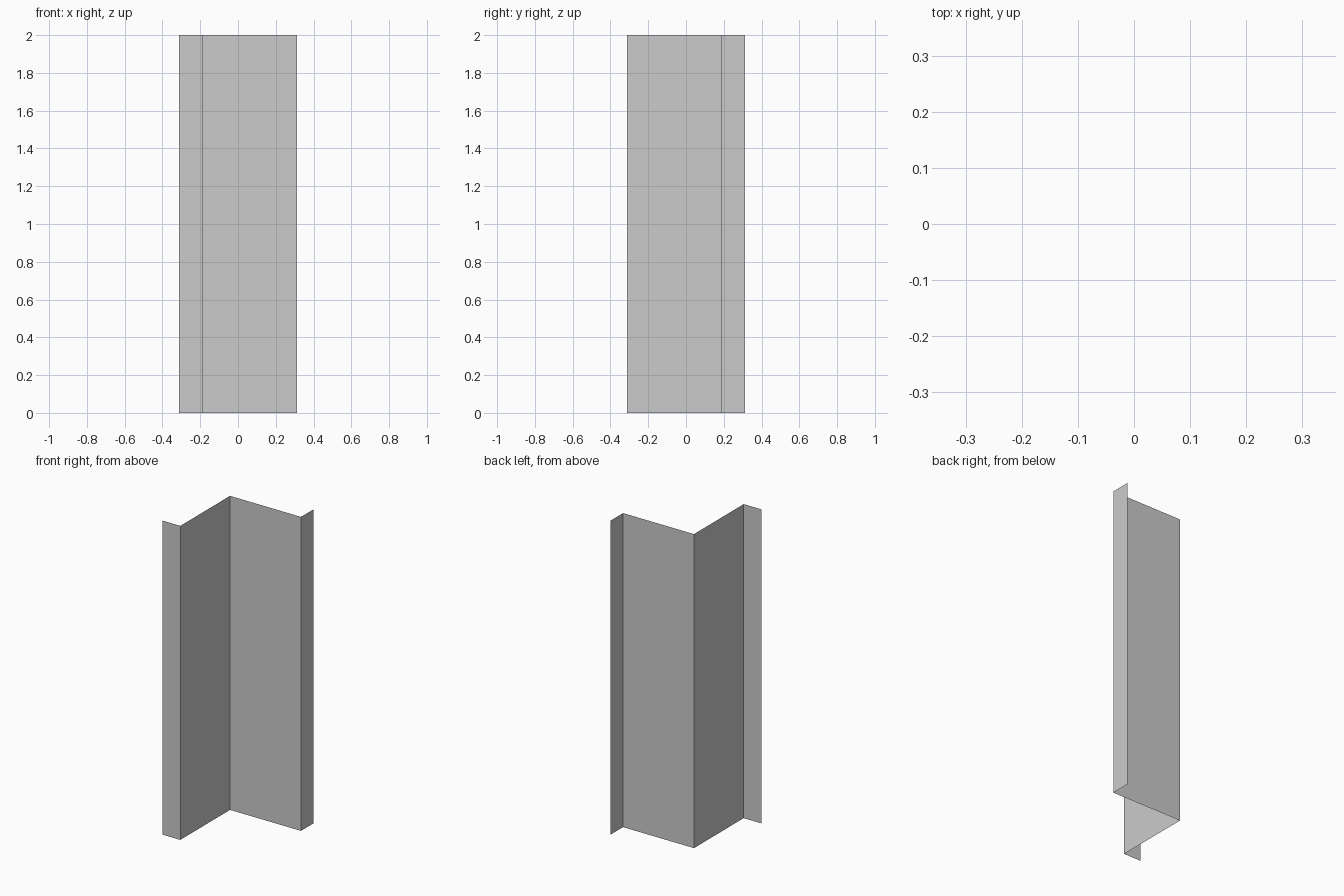
import bpy, bmesh

if "Cube" in bpy.data.objects:
    bpy.data.objects.remove(bpy.data.objects["Cube"])

HEIGHT = 2.0
OUTER, INNER = 0.3125, 0.1875

# Open zigzag profile: flange, web, web, flange
profile = [(-OUTER, -OUTER), (-INNER, -OUTER), (-INNER, INNER),
           (OUTER, INNER), (OUTER, OUTER)]

bm = bmesh.new()
verts = [bm.verts.new((x, y, 0)) for x, y in profile]
edges = [bm.edges.new(pair) for pair in zip(verts, verts[1:])]

# Raise the profile into a thin folded sheet
raised = bmesh.ops.extrude_edge_only(bm, edges=edges)["geom"]
bmesh.ops.translate(bm, vec=(0, 0, HEIGHT),
                    verts=[g for g in raised if isinstance(g, bmesh.types.BMVert)])
bmesh.ops.recalc_face_normals(bm, faces=bm.faces)

# Front sides face -y
bm.normal_update()
if max(bm.faces, key=lambda f: f.calc_center_median().y - 10 * abs(f.normal.x)).normal.y > 0:
    bmesh.ops.reverse_faces(bm, faces=bm.faces)

mesh = bpy.data.meshes.new("folded_corner_panel")
bm.to_mesh(mesh)
bm.free()
bpy.context.collection.objects.link(bpy.data.objects.new("folded_corner_panel", mesh))
